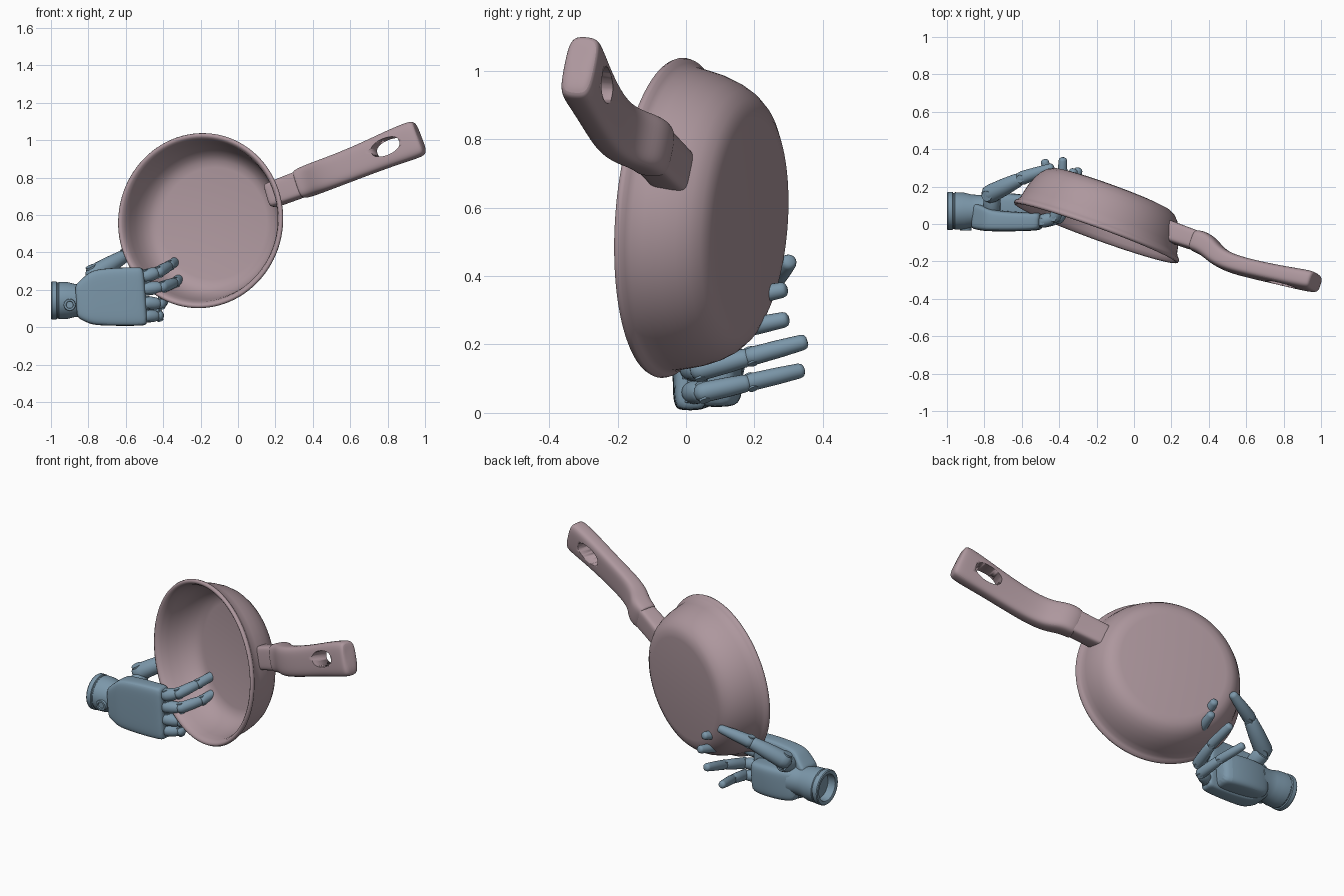
import bpy, bmesh, math
from mathutils import Vector as V

if "Cube" in bpy.data.objects:
    bpy.data.objects.remove(bpy.data.objects["Cube"])


def material(name, col):
    m = bpy.data.materials.new(name)
    m.diffuse_color = (*col, 1)
    m.use_nodes = True
    m.node_tree.nodes["Principled BSDF"].inputs["Base Color"].default_value = m.diffuse_color
    return m


MAUVE = material("mauve", (0.42, 0.31, 0.34))
STEEL = material("steel_blue", (0.20, 0.31, 0.40))


def finish(bm, name, mat, subsurf=0, angle=35):
    bmesh.ops.remove_doubles(bm, verts=bm.verts, dist=1e-5)
    bmesh.ops.recalc_face_normals(bm, faces=bm.faces)
    me = bpy.data.meshes.new(name)
    bm.to_mesh(me)
    bm.free()
    ob = bpy.data.objects.new(name, me)
    bpy.context.collection.objects.link(ob)
    me.materials.append(mat)
    if subsurf:
        s = ob.modifiers.new("smooth", 'SUBSURF')
        s.levels = s.render_levels = subsurf
    bpy.ops.object.select_all(action='DESELECT')
    ob.select_set(True)
    bpy.context.view_layer.objects.active = ob
    bpy.ops.object.shade_smooth_by_angle(angle=math.radians(angle))
    return ob


def skin(bm, rings):
    n = len(rings[0])
    for a, b in zip(rings, rings[1:]):
        for i in range(n):
            j = (i + 1) % n
            bm.faces.new((a[i], a[j], b[j], b[i]))
    bm.faces.new(rings[0])
    bm.faces.new(rings[-1])


def lathe(name, profile, origin, axis, mat, n=32, angle=35, subsurf=0):
    """Spin (radius, distance) points about an axis."""
    q = V(axis).to_track_quat('Z', 'Y')
    bm = bmesh.new()
    rings = [[bm.verts.new(V(origin) + q @ V((max(r, 1e-3) * math.cos(2 * math.pi * i / n),
              max(r, 1e-3) * math.sin(2 * math.pi * i / n), h))) for i in range(n)]
             for r, h in profile]
    skin(bm, rings)
    return finish(bm, name, mat, subsurf, angle)


def loft(name, sections, hint, mat, power=0.5, n=16, subsurf=2, follow=0.6):
    """Rounded-box rings along a path: (x, y, z, half width, half thickness)."""
    pts = [V(s[:3]) for s in sections]
    overall = (pts[-1] - pts[0]).normalized()
    bm = bmesh.new()
    rings = []
    for k, s in enumerate(sections):
        t = (pts[min(k + 1, len(pts) - 1)] - pts[max(k - 1, 0)]).normalized()
        t = (t * follow + overall * (1 - follow)).normalized()
        w = t.cross(V(hint)).normalized()
        d = w.cross(t).normalized()
        ring = []
        for i in range(n):
            a = 2 * math.pi * (i + 0.5) / n
            c, q = math.cos(a), math.sin(a)
            ring.append(bm.verts.new(pts[k] + w * s[3] * math.copysign(abs(c) ** power, c)
                                     + d * s[4] * math.copysign(abs(q) ** power, q)))
        rings.append(ring)
    skin(bm, rings)
    return finish(bm, name, mat, subsurf)


# Pan: one spun profile, outside base to rim to inside base
back = V((0.34, 0.937, -0.07)).normalized()
rim = V((-0.2, -0.04, 0.57))
lathe("pan_bowl", [(0, .243), (.30, .243), (.335, .238), (.365, .222), (.39, .195), (.41, .16),
                   (.427, .115), (.438, .07), (.445, .035), (.455, .02), (.466, .01), (.469, 0),
                   (.465, -.009), (.455, -.012), (.444, -.005), (.433, .015), (.422, .055),
                   (.41, .105), (.39, .15), (.365, .185), (.335, .206), (.30, .213), (0, .214)],
      rim, back, MAUVE, n=96, angle=50)

# Pan neck
loft("pan_neck", [(.16, -.03, .700, .064, .054), (.18, -.035, .706, .068, .058),
                  (.26, -.065, .737, .07, .055), (.35, -.095, .770, .072, .053),
                  (.38, -.105, .781, .070, .05)], back, MAUVE, power=0.4)

# Handle grip with hanging slot
grip = loft("pan_handle", [(.325, -.09, .762, .072, .05), (.33, -.092, .764, .08, .058),
                           (.365, -.10, .778, .084, .062), (.405, -.125, .793, .085, .062),
                           (.445, -.17, .808, .086, .055), (.52, -.213, .836, .086, .05),
                           (.67, -.25, .895, .088, .048), (.80, -.278, .950, .095, .05),
                           (.90, -.298, .988, .101, .053), (.955, -.308, 1.008, .100, .053),
                           (.972, -.311, 1.014, .090, .045), (.975, -.312, 1.016, .05, .025)],
            back, MAUVE, power=0.55, follow=0.5)
along = V((.37, -.085, .15)).normalized()
across = along.cross(back).normalized()
bm = bmesh.new()
ends = [[bm.verts.new(V((.803, -.28, .962)) + along * .082 * math.cos(a) + across * .046 *
         math.copysign(abs(math.sin(a)) ** .8, math.sin(a)) + back * h)
         for a in [2 * math.pi * i / 40 for i in range(40)]] for h in (-.2, .2)]
skin(bm, ends)
cutter = finish(bm, "slot_cutter", MAUVE)
cutter.hide_render = True
cutter.hide_set(True)
b = grip.modifiers.new("slot", 'BOOLEAN')
b.object = cutter
b.operation = 'DIFFERENCE'
b.solver = 'EXACT'

# Wrist with hollow socket and collar
lathe("wrist", [(0, .05), (.075, .05), (.078, .003), (.083, 0), (.098, 0), (.102, .005),
                (.102, .03), (.096, .033), (.096, .038), (.1, .042), (.098, .09), (.088, .13),
                (.085, .17), (.09, .22), (0, .22)], (-1, .07, .143), (1, 0, 0), STEEL, n=48)
lathe("wrist_button", [(0, .016), (.018, .016), (.02, .024), (.03, .024), (.032, .02), (.032, -.03),
                       (0, -.03)], (-.9, -.01, .12), (0, -1, 0), STEEL, n=24)

# Palm: back shell, inner pad, knuckle edge
loft("palm_shell", [(-.865, .045, .14, .085, .065), (-.85, .042, .14, .098, .07),
                    (-.80, .03, .15, .134, .068), (-.76, .018, .16, .152, .058),
                    (-.62, .012, .163, .158, .052), (-.51, .014, .165, .158, .05),
                    (-.49, .016, .165, .152, .042)], (0, 1, 0), STEEL, power=0.35, follow=0)
loft("palm_pad", [(-.83, .09, .13, .08, .05), (-.80, .095, .12, .095, .062),
                  (-.68, .095, .115, .098, .075), (-.55, .085, .11, .095, .068),
                  (-.52, .075, .11, .085, .05)], (0, 1, 0), STEEL, power=0.45, follow=0)


def finger(name, path, r0, r1):
    """Tapered links between joints, with a hinge pin at each bend."""
    pts = [V(p) for p in path]
    m = len(pts) - 1
    for k in range(m):
        a, c = pts[k], pts[k + 1]
        ra = r0 + (r1 - r0) * k / m
        rb = r0 + (r1 - r0) * (k + 1) / m
        L = (c - a).length
        lathe(f"{name}_link_{k + 1}",
              [(0, -ra * .9), (ra * .55, -ra * .75), (ra * .9, -ra * .35), (ra, ra * .2),
               ((ra + rb) / 2 * 1.03, L / 2), (rb, L - rb * .7), (rb * .85, L - rb * .25),
               (rb * .5, L - rb * .03), (0, L)], a, c - a, STEEL, n=20, angle=50)
        pin = V((c - a)).cross(V((.3, -.3, .05))).normalized()
        w = ra * .95
        lathe(f"{name}_pin_{k + 1}", [(0, -w), (w * .6, -w), (w * .6, w), (0, w)],
              a, pin, STEEL, n=16)


# Four fingers curling backwards around and through the pan
finger("index_finger", [(-.49, .015, .275), (-.425, .035, .295), (-.365, .14, .33),
                        (-.32, .295, .362)], .036, .023)
finger("middle_finger", [(-.49, .015, .205), (-.405, .03, .215), (-.335, .135, .24),
                         (-.295, .30, .275)], .036, .023)
finger("ring_finger", [(-.49, .015, .13), (-.415, .04, .125), (-.385, .19, .165),
                       (-.38, .355, .21)], .036, .023)
finger("little_finger", [(-.49, .02, .06), (-.425, .05, .06), (-.44, .19, .09),
                         (-.48, .345, .126)], .034, .022)

# Thumb behind the pan
lathe("thumb_hinge", [(0, -.06), (.04, -.06), (.045, -.05), (.045, .05), (.04, .06), (0, .06)],
      (-.76, .11, .24), (0, 1, .4), STEEL, n=28)
finger("thumb", [(-.77, .16, .285), (-.60, .245, .385), (-.43, .305, .445)], .05, .024)
